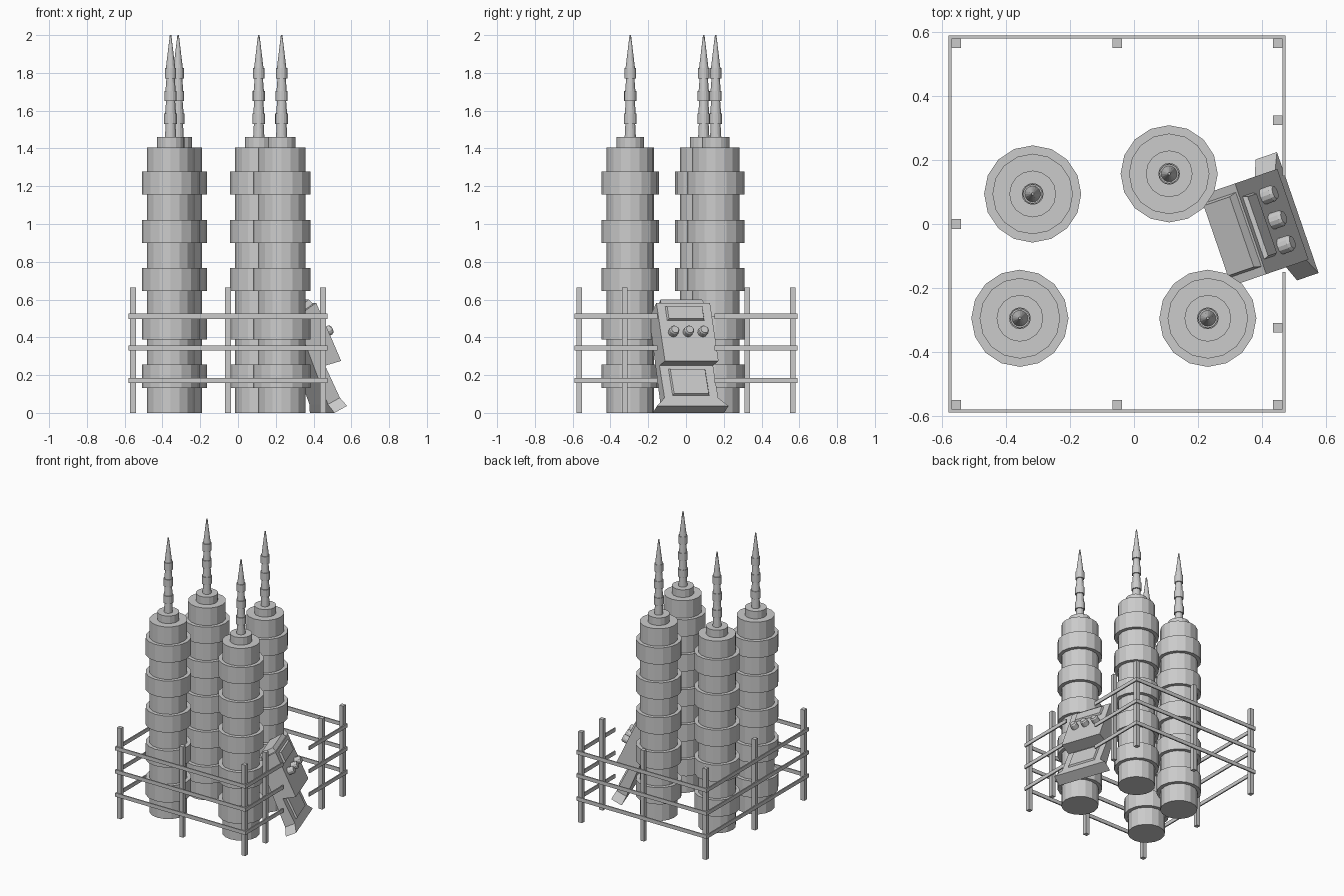
import bpy, math
from mathutils import Vector

if "Cube" in bpy.data.objects:
    bpy.data.objects.remove(bpy.data.objects["Cube"])


def make(name, verts, faces):
    me = bpy.data.meshes.new(name)
    me.from_pydata(verts, [], faces)
    me.update()
    ob = bpy.data.objects.new(name, me)
    bpy.context.collection.objects.link(ob)
    return ob


def lathe(name, profile, loc, sides=16):
    # revolve (radius, z) points around z and cap both ends
    verts = [(r * math.cos(2 * math.pi * i / sides), r * math.sin(2 * math.pi * i / sides), z)
             for r, z in profile for i in range(sides)]
    faces = [tuple(range(sides - 1, -1, -1))]
    for k in range(len(profile) - 1):
        for i in range(sides):
            a, b = k * sides + i, k * sides + (i + 1) % sides
            faces.append((a, b, b + sides, a + sides))
    last = (len(profile) - 1) * sides
    faces.append(tuple(range(last, last + sides)))
    ob = make(name, verts, faces)
    ob.location = loc
    return ob


def box(name, lo, hi):
    v = [(x, y, z) for z in (lo[2], hi[2])
         for x, y in ((lo[0], lo[1]), (hi[0], lo[1]), (hi[0], hi[1]), (lo[0], hi[1]))]
    return make(name, v, [(3, 2, 1, 0), (4, 5, 6, 7), (0, 1, 5, 4),
                          (1, 2, 6, 5), (2, 3, 7, 6), (3, 0, 4, 7)])


# towers: banded shaft with cap, ringed antenna on top
shaft = [(0.126, 0)]
for k in range(5):
    z0 = 0.133 + 0.2555 * k
    shaft += [(0.126, z0), (0.152, z0), (0.152, z0 + 0.122), (0.126, z0 + 0.122)]
shaft += [(0.126, 1.405), (0.073, 1.405), (0.073, 1.46)]

antenna = [(0.03, 1.455)]
for z0, r in ((1.53, 0.034), (1.65, 0.032), (1.77, 0.03)):
    antenna += [(r - 0.008, z0), (r, z0), (r, z0 + 0.055), (r - 0.005, z0 + 0.055)]
antenna += [(0.004, 2.0)]

for i, (x, y) in enumerate([(-0.317, 0.094), (0.11, 0.157), (-0.357, -0.295), (0.231, -0.295)]):
    lathe(f"tower_{i}", shaft, (x, y, 0))
    lathe(f"tower_antenna_{i}", antenna, (x, y, 0))

# fence posts
posts = [(x, s * 0.566) for x in (-0.556, -0.053, 0.45) for s in (-1, 1)]
posts += [(0.45, 0.325), (0.45, -0.325), (-0.556, 0)]
for i, (x, y) in enumerate(posts):
    box(f"fence_post_{i}", (x - 0.015, y - 0.015, 0), (x + 0.015, y + 0.015, 0.664))

# fence rails, with an opening on the right side for the console
X0, X1, Y, T = -0.58, 0.474, 0.59, 0.009
for i, z in enumerate((0.159, 0.329, 0.498)):
    h = z + 0.027
    box(f"rail_front_{i}", (X0, -Y, z), (X1, -Y + T, h))
    box(f"rail_back_{i}", (X0, Y - T, z), (X1, Y, h))
    box(f"rail_left_{i}", (X0, -Y + T, z), (X0 + T, Y - T, h))
    box(f"rail_right_near_{i}", (X1 - T, -Y + T, z), (X1, -0.15, h))
    box(f"rail_right_far_{i}", (X1 - T, 0.15, z), (X1, Y - T, h))


# console, built facing +x and then turned
def place(ob):
    ob.location = (0.0434, -0.1257, 0)
    ob.rotation_euler = (0, 0, math.radians(19))
    return ob


def prism(name, rows):
    # rows: (x, z, half width) going round the side profile
    n = len(rows)
    v = [(x, -w, z) for x, z, w in rows] + [(x, w, z) for x, z, w in rows]
    f = [tuple(range(n)), tuple(range(2 * n - 1, n - 1, -1))]
    f += [(i, i + n, (i + 1) % n + n, (i + 1) % n) for i in range(n)]
    return place(make(name, v, f))


def raised_panel(name, a, b, w, t, inset):
    # tapered plate on the profile line from a (lower) to b (upper)
    a, b = Vector(a), Vector(b)
    d = (b - a).normalized()
    nrm = Vector((d.y, -d.x))
    v = []
    for off, s in ((-0.005, 0), (t, inset)):
        p, q = a + d * s + nrm * off, b - d * s + nrm * off
        v += [(p.x, -w + s, p.y), (p.x, w - s, p.y), (q.x, w - s, q.y), (q.x, -w + s, q.y)]
    return place(make(name, v, [(3, 2, 1, 0), (4, 5, 6, 7), (0, 1, 5, 4),
                                (1, 2, 6, 5), (2, 3, 7, 6), (3, 0, 4, 7)]))


W = 0.15
prism("console_body", [(0.406, 0.045, W), (0.473, 0.08, W), (0.39, 0.25, W), (0.48, 0.275, W),
                       (0.34, 0.583, W), (0.225, 0.504, W)])
prism("console_foot", [(0.425, 0, 0.2), (0.496, 0.037, 0.2), (0.473, 0.08, W), (0.406, 0.045, W)])
raised_panel("console_screen", (0.384, 0.486), (0.348, 0.565), 0.106, 0.014, 0.008)
raised_panel("console_lower_panel", (0.468, 0.09), (0.397, 0.235), 0.105, 0.012, 0.008)
raised_panel("console_top_hatch", (0.334, 0.579), (0.235, 0.511), 0.124, 0.03, 0.008)

# knobs on the sloped control face
tilt = math.atan2(0.308, 0.14)
rot = math.radians(19)
for i in range(3):
    x, y = 0.411, (i - 1) * 0.0825
    knob = lathe(f"console_knob_{i}", [(0.026, -0.005), (0.026, 0.034), (0.02, 0.043)], (0, 0, 0), 12)
    knob.location = (0.0434 + x * math.cos(rot) - y * math.sin(rot),
                     -0.1257 + x * math.sin(rot) + y * math.cos(rot), 0.425)
    knob.rotation_euler = (0, tilt, rot)

# consistent outward normals
import bmesh
for ob in bpy.data.objects:
    bm = bmesh.new()
    bm.from_mesh(ob.data)
    bmesh.ops.recalc_face_normals(bm, faces=bm.faces)
    bm.to_mesh(ob.data)
    bm.free()
